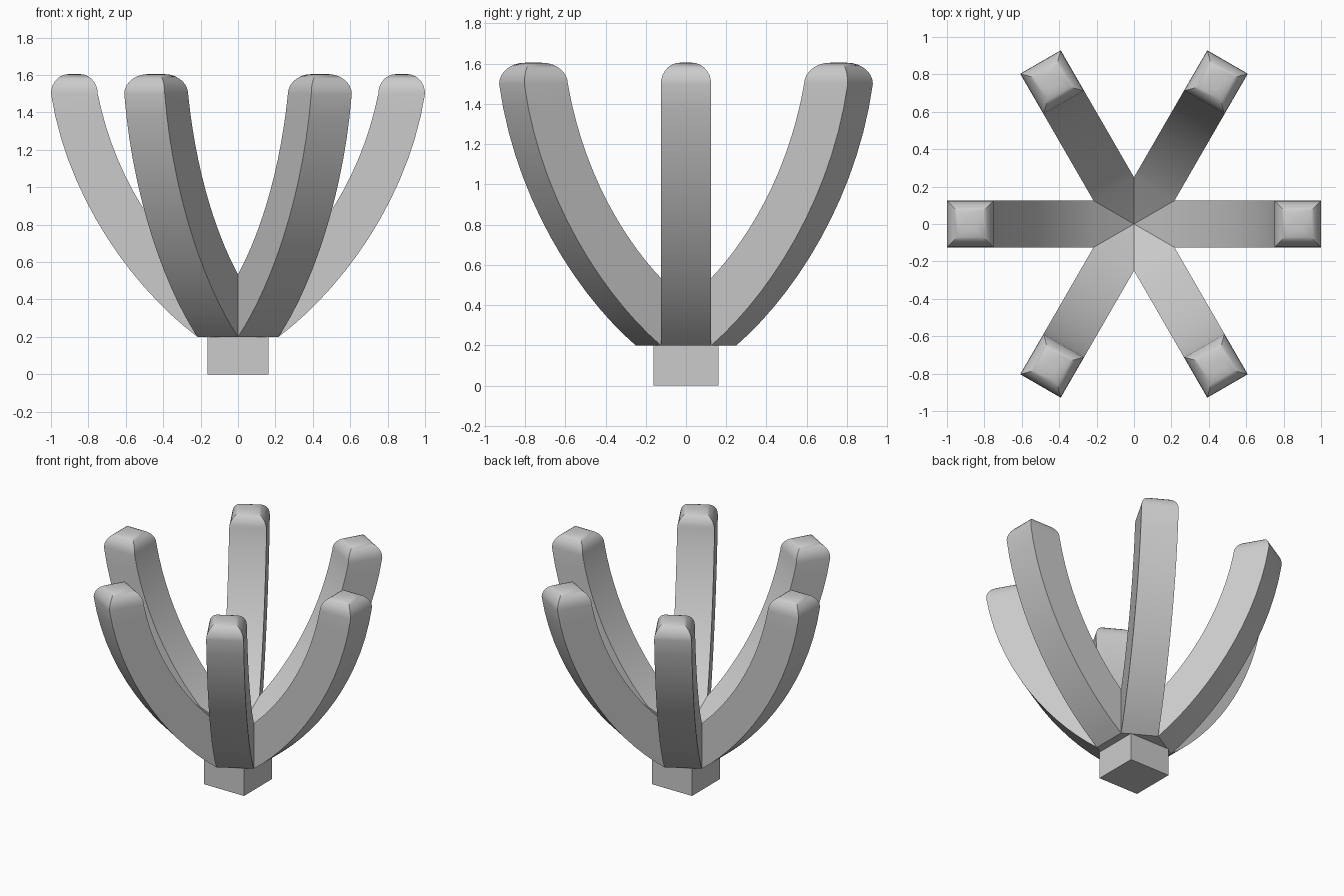
import bpy, bmesh, math
from mathutils import Matrix, Vector

if "Cube" in bpy.data.objects:
    bpy.data.objects.remove(bpy.data.objects["Cube"])

HALF = 0.125                          # half width of an arm
R0 = HALF / math.tan(math.pi / 6)     # radius where neighbouring arms meet
SEGS = 14


def bezier(pts, t):
    p = [Vector(q) for q in pts]
    s = 1 - t
    return p[0]*s**3 + p[1]*3*s*s*t + p[2]*3*s*t*t + p[3]*t**3


OUTER = [(R0, 0.2), (0.55, 0.45), (0.91, 0.93), (1.0, 1.5)]
INNER = [(R0, 0.535), (0.42, 0.72), (0.66, 1.05), (0.75, 1.5)]


def add_arm(bm, angle):
    rot = Matrix.Rotation(angle, 3, 'Z')

    def vert(x, y, z):
        return bm.verts.new(rot @ Vector((x, y, z)))

    def ring(xi, zi, xo, zo, w):
        return [vert(xi, -w, zi), vert(xo, -w, zo), vert(xo, w, zo), vert(xi, w, zi)]

    # curved square shaft
    rings = []
    for i in range(SEGS + 1):
        a, b = bezier(INNER, i / SEGS), bezier(OUTER, i / SEGS)
        rings.append(ring(a.x, a.y, b.x, b.y, HALF))
    # rounded tip
    for i in range(1, 8):
        t = math.pi / 2 * i / 7
        w = HALF - 0.095 * (1 - math.cos(t))
        z = 1.5 + 0.105 * math.sin(t)
        rings.append(ring(0.875 - w, z, 0.875 + w, z, w))
    for r, s in zip(rings, rings[1:]):
        for k in range(4):
            m = (k + 1) % 4
            bm.faces.new((r[k], r[m], s[m], s[k]))
    bm.faces.new(rings[-1])
    # wedge of the hub: top and underside
    first = rings[0]
    bm.faces.new((vert(0, 0, 0.36), first[0], first[3]))
    bm.faces.new((vert(0, 0, 0.2), first[2], first[1]))


# six arms joined at the centre
bm = bmesh.new()
for n in range(6):
    add_arm(bm, n * math.pi / 3)
bmesh.ops.remove_doubles(bm, verts=bm.verts[:], dist=0.0005)
bmesh.ops.recalc_face_normals(bm, faces=bm.faces[:])
mesh = bpy.data.meshes.new("arms")
bm.to_mesh(mesh)
bm.free()
arms = bpy.data.objects.new("arms", mesh)
bpy.context.collection.objects.link(arms)
bpy.ops.object.select_all(action='DESELECT')
arms.select_set(True)
bpy.context.view_layer.objects.active = arms
bpy.ops.object.shade_smooth_by_angle(angle=math.radians(30))

# square foot
bpy.ops.mesh.primitive_cube_add(size=1, location=(0, 0, 0.1025))
foot = bpy.context.object
foot.name = "foot"
foot.scale = (0.325, 0.325, 0.205)
